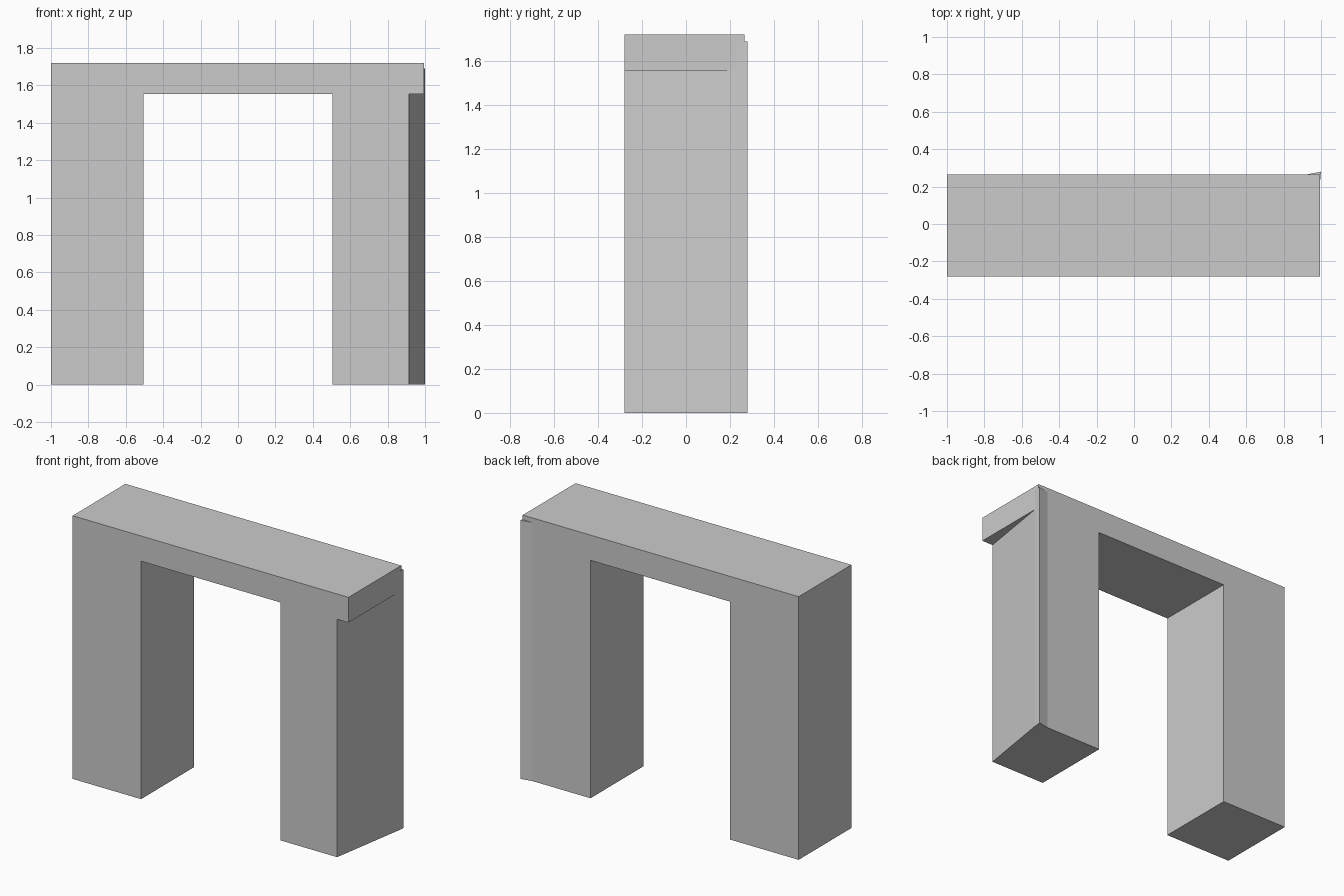
import bpy
import bmesh

cube = bpy.data.objects.get("Cube")
if cube:
    bpy.data.objects.remove(cube, do_unlink=True)

stone = bpy.data.materials.new("plain_grey")
stone.use_nodes = True
GREY = (0.6, 0.6, 0.6, 1.0)
stone.diffuse_color = GREY
stone.node_tree.nodes["Principled BSDF"].inputs["Base Color"].default_value = GREY

FRONT, BACK = -0.28, 0.265
OPENING, SOFFIT, TOP = 0.505, 1.555, 1.72
LINTEL_END = 0.995


def prism(name, outline, sweep):
    """Extrude a closed 3D outline along a sweep vector."""
    bm = bmesh.new()
    face = bm.faces.new([bm.verts.new(p) for p in outline])
    result = bmesh.ops.extrude_face_region(bm, geom=[face])
    moved = [v for v in result["geom"] if isinstance(v, bmesh.types.BMVert)]
    bmesh.ops.translate(bm, verts=moved, vec=sweep)
    bmesh.ops.recalc_face_normals(bm, faces=bm.faces)
    mesh = bpy.data.meshes.new(name)
    bm.to_mesh(mesh)
    bm.free()
    mesh.materials.append(stone)
    obj = bpy.data.objects.new(name, mesh)
    bpy.context.collection.objects.link(obj)
    return obj


def upright(name, plan, bottom, top):
    return prism(name, [(x, y, bottom) for x, y in plan], (0, 0, top - bottom))


# Square leg and lintel as one L-shaped profile
profile = [(-1, 0), (-OPENING, 0), (-OPENING, SOFFIT),
           (LINTEL_END, SOFFIT), (LINTEL_END, TOP), (-1, TOP)]
prism("lintel_and_square_leg", [(x, FRONT, z) for x, z in profile],
      (0, BACK - FRONT, 0))

# Leg with a slanted outer side and a flared back corner
flare = [(LINTEL_END, 0.23), (1, 0.28), (0.925, BACK)]
upright("slanted_leg", [(OPENING, FRONT), (0.913, FRONT)] + flare
        + [(OPENING, BACK)], 0, SOFFIT)

# Flared corner rising behind the lintel end
upright("flared_corner", flare, SOFFIT, 1.69)
